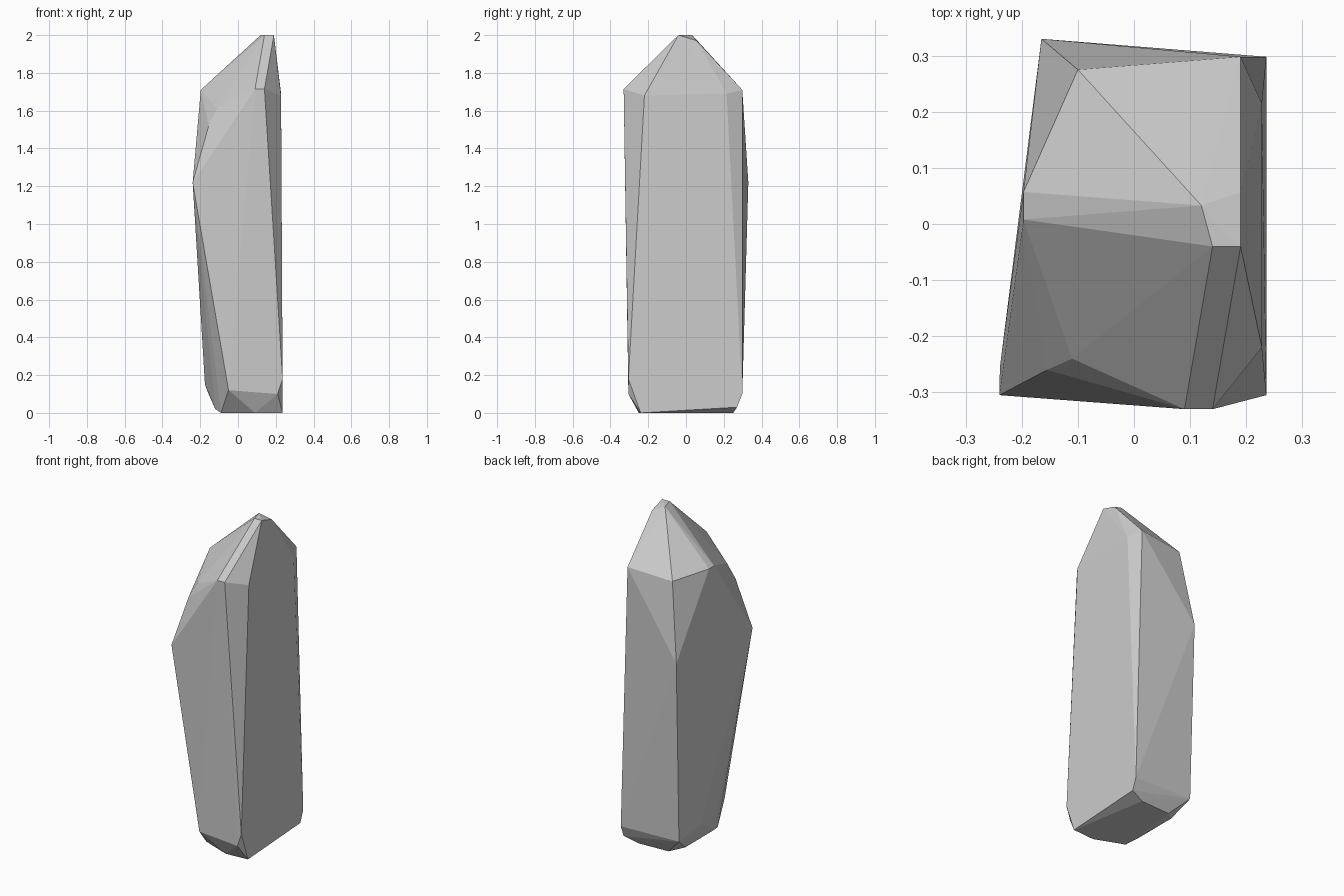
import bpy
import bmesh

cube = bpy.data.objects.get("Cube")
if cube:
    bpy.data.objects.remove(cube, do_unlink=True)


def flat_material(name, colour):
    mat = bpy.data.materials.new(name)
    mat.use_nodes = True
    mat.diffuse_color = colour
    mat.node_tree.nodes["Principled BSDF"].inputs["Base Color"].default_value = colour
    return mat


def hull_object(name, corners, mat):
    """Faceted solid wrapped around a few corner points."""
    bm = bmesh.new()
    for corner in corners:
        bm.verts.new(corner)
    result = bmesh.ops.convex_hull(bm, input=bm.verts)
    spare = {g for g in result["geom_interior"] + result["geom_unused"]
             if isinstance(g, bmesh.types.BMVert)}
    bmesh.ops.delete(bm, geom=list(spare), context='VERTS')
    # Merge nearly coplanar triangles into broad facets
    bmesh.ops.dissolve_limit(bm, angle_limit=0.01, verts=bm.verts, edges=bm.edges)
    bmesh.ops.recalc_face_normals(bm, faces=bm.faces)
    mesh = bpy.data.meshes.new(name)
    bm.to_mesh(mesh)
    bm.free()
    mesh.materials.append(mat)
    obj = bpy.data.objects.new(name, mesh)
    bpy.context.collection.objects.link(obj)
    return obj


# Small cut tip
tip = [(0.12, 0.033, 2.0), (0.14, -0.04, 2.0), (0.19, -0.04, 2.0), (0.19, 0.057, 1.97)]

# Shoulders where the sloping crown meets the shaft
shoulders = [
    (-0.197, 0.057, 1.71), (-0.197, 0.008, 1.71),
    (0.09, -0.33, 1.715), (0.14, -0.33, 1.715),
    (0.228, -0.22, 1.68), (0.228, 0.215, 1.69),
    (0.19, 0.298, 1.71), (-0.10, 0.275, 1.69),
    (-0.155, -0.26, 1.52), (-0.11, -0.24, 1.61),
]

# Bulging corners partway up the shaft
bulges = [(-0.24, -0.305, 1.22), (-0.239, -0.255, 1.23), (-0.165, 0.33, 1.22)]

# Lower end of the shaft
lower_shaft = [
    (-0.05, -0.305, 0.12), (0.14, -0.305, 0.12), (0.21, -0.305, 0.10),
    (0.236, -0.305, 0.18), (0.236, 0.298, 0.10),
    (-0.16, 0.297, 0.11), (-0.175, 0.10, 0.15),
]

# Chamfered foot
foot = [
    (0.236, -0.24, 0.0), (0.236, 0.27, 0.03), (0.15, 0.25, 0.0),
    (-0.05, 0.24, 0.0), (-0.12, 0.18, 0.02), (-0.12, -0.10, 0.02),
    (-0.09, -0.18, 0.0), (0.09, -0.25, 0.0),
]

stone = flat_material("stone grey", (0.6, 0.6, 0.6, 1.0))
hull_object("standing_stone", tip + shoulders + bulges + lower_shaft + foot, stone)
